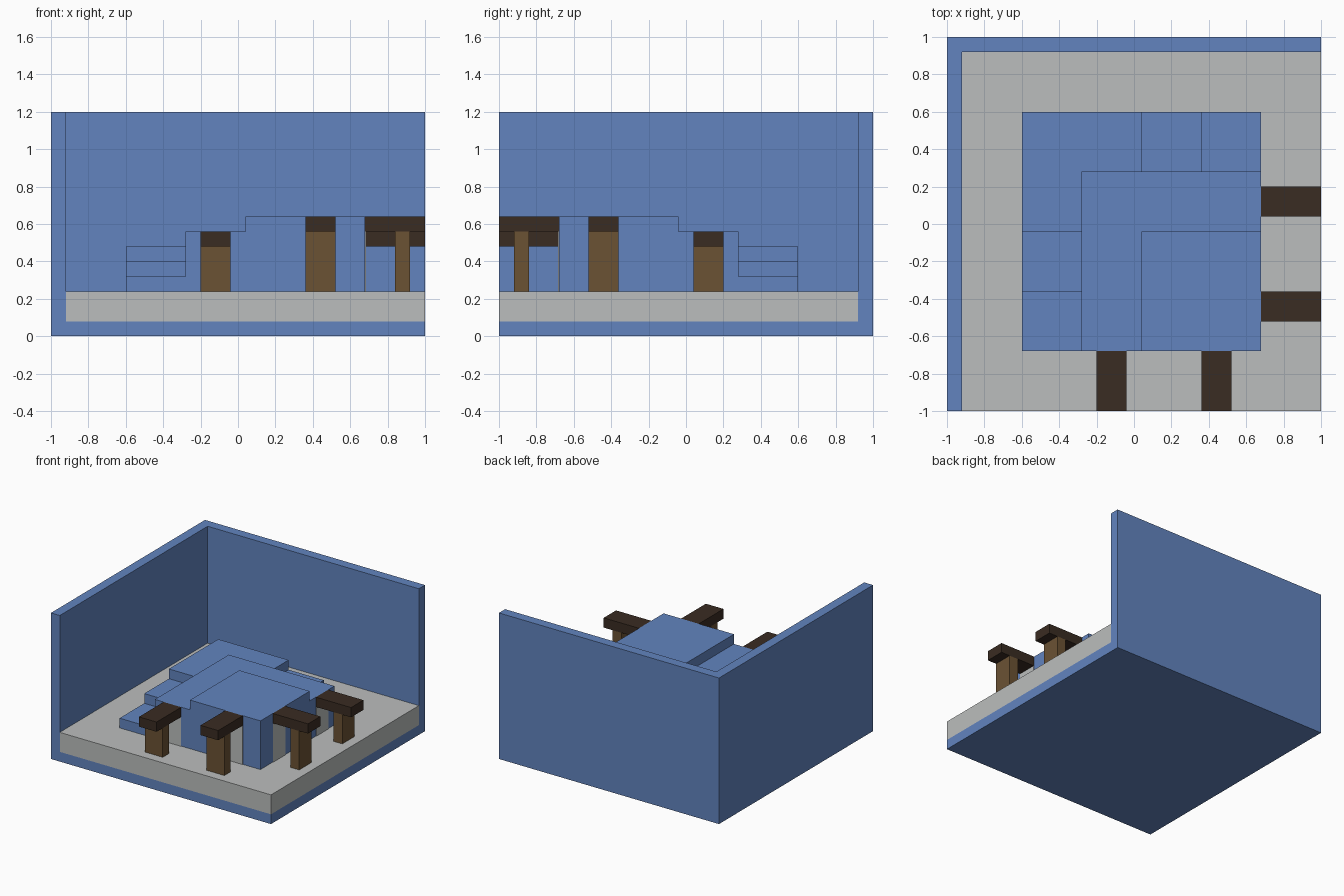
import bpy
import bmesh
from mathutils import Vector

if "Cube" in bpy.data.objects:
    bpy.data.objects.remove(bpy.data.objects["Cube"], do_unlink=True)


def material(name, rgb):
    mat = bpy.data.materials.new(name)
    mat.use_nodes = True
    color = (*rgb, 1)
    mat.diffuse_color = color
    mat.node_tree.nodes["Principled BSDF"].inputs["Base Color"].default_value = color
    return mat


blue = material("blue", (0.122, 0.231, 0.521))
grey = material("stone grey", (0.50, 0.515, 0.51))
brown = material("wood brown", (0.147, 0.084, 0.034))
dark = material("dark wood", (0.042, 0.025, 0.016))


def box(name, low, high, mat):
    """Axis-aligned block between two corners."""
    low, high = Vector(low), Vector(high)
    bm = bmesh.new()
    bmesh.ops.create_cube(bm, size=1)
    for v in bm.verts:
        v.co = Vector(a * b for a, b in zip(v.co, high - low))
    mesh = bpy.data.meshes.new(name)
    bm.to_mesh(mesh)
    bm.free()
    mesh.materials.append(mat)
    obj = bpy.data.objects.new(name, mesh)
    obj.location = (low + high) / 2
    bpy.context.collection.objects.link(obj)
    return obj


# Tray: base, two walls and stone floor
FLOOR = 0.24
box("base", (-0.92, -1, 0), (1, 0.92, 0.08), blue)
box("left_side_wall", (-1, -1, 0), (-0.92, 1, 1.2), blue)
box("back_wall", (-0.92, 0.92, 0), (1, 1, 1.2), blue)
box("stone_floor", (-0.92, -1, 0.08), (1, 0.92, FLOOR), grey)

# Main stepped building
box("main_block", (-0.28, -0.68, FLOOR), (0.68, 0.28, 0.56), blue)
box("upper_block", (0.04, -0.68, 0.56), (0.68, -0.04, 0.64), blue)


def mirrored_box(name, low, high, mat):
    """Block plus its twin across the diagonal x = -y."""
    (x0, y0, z0), (x1, y1, z1) = low, high
    box(name + "_front", low, high, mat)
    box(name + "_side", (-y1, -x1, z0), (-y0, -x0, z1), mat)


# Steps rising around the outer edge to the far corner
mirrored_box("low_step", (-0.6, -0.68, FLOOR), (-0.28, -0.36, 0.32), blue)
mirrored_box("middle_step", (-0.6, -0.36, FLOOR), (-0.28, -0.04, 0.40), blue)
mirrored_box("high_step", (-0.6, -0.04, FLOOR), (-0.28, 0.28, 0.48), blue)
box("corner_step", (-0.6, 0.28, FLOOR), (-0.28, 0.6, 0.48), blue)

# Porches: canopy, post and stone doorway
for label, x, top in (("low", -0.2, 0.56), ("high", 0.36, 0.64)):
    under = top - 0.08
    mirrored_box(label + "_canopy", (x, -1, under), (x + 0.16, -0.68, top), dark)
    mirrored_box(label + "_post", (x, -0.92, FLOOR), (x + 0.16, -0.84, under), brown)
    mirrored_box(label + "_doorway", (x, -0.684, FLOOR), (x + 0.16, -0.68, under), grey)
